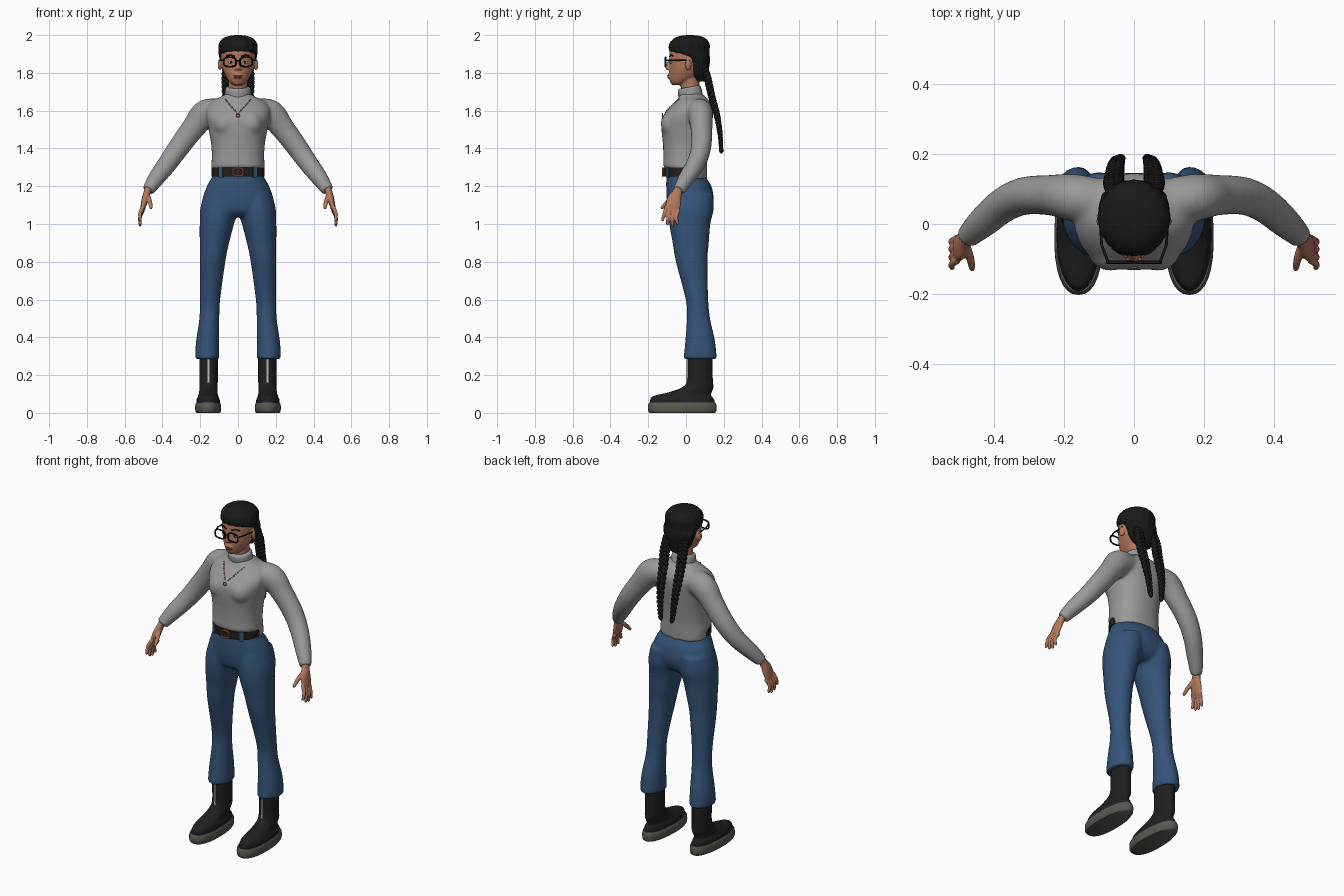
import bpy, bmesh, math
from mathutils import Vector, Matrix

if "Cube" in bpy.data.objects:
    bpy.data.objects.remove(bpy.data.objects["Cube"])


def material(name, *rgb):
    m = bpy.data.materials.new(name)
    m.use_nodes = True
    m.diffuse_color = (*rgb, 1)
    node = next(n for n in m.node_tree.nodes if n.type == 'BSDF_PRINCIPLED')
    node.inputs["Base Color"].default_value = (*rgb, 1)
    return m


SKIN = material("skin", .46, .19, .11)
LIPS = material("lips", .3, .09, .065)
BLACK = material("hair black", .01, .01, .01)
KNIT = material("grey knit", .32, .32, .32)
DENIM = material("blue denim", .035, .09, .19)
BOOT = material("boot leather", .014, .014, .014)
SOLE = material("sole rubber", .1, .1, .085)
BELT = material("belt leather", .018, .013, .012)
COPPER = material("copper", .5, .14, .06)
PALE = material("pale grey", .5, .5, .5)


def resample(stations, steps):
    """Catmull-Rom curve through the stations."""
    p = [Vector(s) for s in stations]
    p = [p[0]] + p + [p[-1]]
    out = []
    for a, b, c, d in zip(p, p[1:], p[2:], p[3:]):
        for i in range(steps):
            t = i / steps
            out.append(b + (c - a) * (t / 2) + (a * 2 - b * 5 + c * 4 - d) * (t * t / 2)
                       + (b * 3 - a - c * 3 + d) * (t ** 3 / 2))
    return out + [p[-1]]


def loft(bm, stations, n=32, follow=False, power=2, egg=0, ridge=0, steps=5):
    """Skin oval rings (x, y, z, half width, half depth), level or across the path."""
    pts = resample(stations, steps)
    rings = []
    for i, s in enumerate(pts):
        u, v = Vector((1, 0, 0)), Vector((0, 1, 0))
        if follow:
            t = (pts[min(i + 1, len(pts) - 1)].xyz - pts[max(i - 1, 0)].xyz).normalized()
            u = v.cross(t)
            u = u.normalized() if u.length > .01 else Vector((1, 0, 0))
            v = t.cross(u)
        ring = []
        for k in range(n):
            ang = 2 * math.pi * k / n
            c, d = math.cos(ang), math.sin(ang)
            w = 1 + ridge * math.cos(ang * 16)
            c = math.copysign(abs(c) ** (2 / power), c) * w * (1 - egg * d)
            d = math.copysign(abs(d) ** (2 / power), d) * w
            ring.append(bm.verts.new(s.xyz + u * (s[3] * c) + v * (s[4] * d)))
        rings.append(ring)
    for a, b in zip(rings, rings[1:]):
        for k in range(n):
            bm.faces.new((a[k], a[k - 1], b[k - 1], b[k]))
    bm.faces.new(rings[0])
    bm.faces.new(rings[-1])


def column(bm, rows, **kw):
    """Centred stack of level rings (z, y, half width, half depth)."""
    loft(bm, [(0, y, z, a, b) for z, y, a, b in rows], **kw)


def pair(bm, stations, **kw):
    for s in (1, -1):
        loft(bm, [(s * q[0], *q[1:]) for q in stations], **kw)


def wire(bm, points, r):
    loft(bm, [(*p, r, r) for p in points], n=8, follow=True, steps=1)


def blob(bm, loc, size, box=False, turn=0):
    m = Matrix.Translation(loc) @ Matrix.Rotation(turn, 4, 'Z') @ Matrix.Diagonal((*size, 1))
    if box:
        bmesh.ops.create_cube(bm, size=2, matrix=m)
    else:
        bmesh.ops.create_uvsphere(bm, u_segments=20, v_segments=12, radius=1, matrix=m)


def outline(cx, cy, cz, w, h, power=3, n=28):
    pts = []
    for k in range(n + 1):
        c, d = math.cos(2 * math.pi * k / n), math.sin(2 * math.pi * k / n)
        pts.append((cx + math.copysign(abs(c) ** (2 / power), c) * w, cy,
                    cz + math.copysign(abs(d) ** (2 / power), d) * h))
    return pts


def finish(name, bm, mat, voxel=0, soften=3, mirror=False):
    bmesh.ops.recalc_face_normals(bm, faces=bm.faces)
    me = bpy.data.meshes.new(name)
    bm.to_mesh(me)
    bm.free()
    me.materials.append(mat)
    me.polygons.foreach_set("use_smooth", [True] * len(me.polygons))
    me.set_sharp_from_angle(angle=math.radians(50))
    ob = bpy.data.objects.new(name, me)
    bpy.context.collection.objects.link(ob)
    if mirror:
        ob.modifiers.new("mirror", 'MIRROR').use_mirror_merge = False
    if voxel:
        r = ob.modifiers.new("fuse", 'REMESH')
        r.mode, r.voxel_size, r.use_smooth_shade = 'VOXEL', voxel, True
        s = ob.modifiers.new("soften", 'SMOOTH')
        s.factor, s.iterations = .5, soften
    return ob


# Jeans: hips and two flared legs
bm = bmesh.new()
column(bm, [(1.285, 0, .132, .1), (1.25, 0, .138, .104), (1.2, .015, .165, .12),
            (1.13, .022, .188, .124), (1.07, .02, .185, .11), (1.04, .02, .14, .08)], power=2.2)
pair(bm, [(.092, .028, 1.16, .088, .115), (.1, .026, 1.08, .1, .121), (.112, .02, 1, .091, .109),
          (.125, .025, .9, .078, .096), (.135, .03, .8, .068, .084), (.148, .058, .6, .054, .06),
          (.152, .066, .5, .053, .062), (.161, .075, .38, .061, .079), (.163, .075, .3, .064, .087),
          (.163, .075, .285, .064, .087)])
finish("jeans", bm, DENIM, voxel=.01, soften=4)

# Sweater: body, bust and sleeves
bm = bmesh.new()
column(bm, [(1.235, .015, .139, .096), (1.285, .012, .14, .099), (1.3, -.003, .143, .115),
            (1.35, -.003, .139, .117), (1.42, 0, .142, .122), (1.5, .002, .156, .132),
            (1.56, .007, .168, .135), (1.61, .025, .17, .118), (1.65, .035, .14, .09),
            (1.675, .032, .088, .07), (1.69, .025, .068, .062)], power=2.25)
pair(bm, [(.08, .06, 1.6, .06, .065), (.17, .075, 1.585, .074, .067), (.235, .082, 1.51, .063, .058),
          (.31, .08, 1.41, .057, .054), (.37, .055, 1.325, .052, .05), (.43, .005, 1.245, .045, .044),
          (.476, -.038, 1.178, .033, .033)], follow=True)
for s in (1, -1):
    blob(bm, (s * .068, -.07, 1.53), (.065, .064, .07))
sweater = finish("sweater", bm, KNIT, voxel=.01, soften=5)

# Rolled collar, leaning forward
bm = bmesh.new()
loft(bm, [(0, .034, 1.65, .072, .066), (0, .026, 1.68, .067, .062), (0, .024, 1.685, .07, .065),
          (0, .017, 1.715, .067, .062), (0, .015, 1.725, .058, .053)], follow=True)
finish("collar", bm, KNIT)

# Belt, buckle and loops
bm = bmesh.new()
column(bm, [(1.252, -.012, .141, .108), (1.298, -.012, .141, .108)], steps=1, n=48)
finish("belt", bm, BELT)
bm = bmesh.new()
wire(bm, outline(0, -.123, 1.275, .027, .021), .004)
wire(bm, [(0, -.124, 1.258), (0, -.124, 1.292)], .003)
finish("belt_buckle", bm, COPPER)
bm = bmesh.new()
blob(bm, (.09, -.096, 1.274), (.011, .005, .027), box=True, turn=.5)
finish("belt_loops", bm, DENIM, mirror=True)

# Boots, soles and zips
bm = bmesh.new()
loft(bm, [(.158, -.02, .04, .063, .172), (.158, -.02, .07, .061, .169), (.158, -.018, .09, .053, .152),
          (.157, .02, .108, .049, .115), (.156, .062, .135, .048, .083), (.155, .074, .17, .048, .068),
          (.155, .075, .24, .049, .066), (.155, .075, .31, .05, .066)], egg=.06)
finish("boots", bm, BOOT, mirror=True)
bm = bmesh.new()
loft(bm, [(.158, -.02, 0, .062, .172), (.158, -.02, .012, .068, .181), (.158, -.02, .042, .068, .181),
          (.158, -.02, .055, .062, .174)], power=2.3, egg=.08, steps=2)
finish("boot_soles", bm, SOLE, mirror=True)
bm = bmesh.new()
blob(bm, (.157, .007, .215), (.005, .004, .075), box=True)
finish("boot_zips", bm, PALE, mirror=True)

# Hands
bm = bmesh.new()
loft(bm, [(.47, -.03, 1.2, .021, .024), (.48, -.045, 1.17, .019, .025), (.492, -.062, 1.13, .018, .038),
          (.502, -.07, 1.09, .014, .039), (.505, -.074, 1.075, .01, .034)], follow=True)
for i in range(4):
    x, y, z = .502, -.102 + .021 * i, 1.092 - .006 * i
    drop = .085 if i in (1, 2) else .07
    loft(bm, [(x, y, z, .011, .011), (x + .016, y - .012, z - drop / 2, .01, .01),
              (x + .016, y - .022 + .005 * i, z - drop, .008, .008),
              (x + .015, y - .024 + .005 * i, z - drop - .007, .004, .004)], n=12, follow=True)
loft(bm, [(.482, -.055, 1.155, .014, .014), (.467, -.095, 1.12, .012, .012),
          (.461, -.125, 1.088, .009, .009), (.46, -.132, 1.08, .004, .004)], n=12, follow=True)
finish("hands", bm, SKIN, voxel=.004, soften=2, mirror=True)

# Head with neck, nose and ears
bm = bmesh.new()
column(bm, [(1.735, -.042, .022, .03), (1.75, -.033, .043, .05), (1.78, -.01, .064, .08),
            (1.82, .004, .081, .094), (1.87, .012, .089, .1), (1.92, .015, .09, .1),
            (1.965, .02, .07, .08), (1.985, .02, .03, .035)])
column(bm, [(1.66, .03, .052, .052), (1.73, .022, .05, .05), (1.8, .02, .052, .055)])
loft(bm, [(0, -.082, 1.872, .008, .009), (0, -.092, 1.845, .01, .011), (0, -.096, 1.825, .013, .012)],
     n=12, follow=True)
blob(bm, (0, -.098, 1.826), (.013, .011, .01))
blob(bm, (0, -.09, 1.782), (.024, .009, .014))
for s in (1, -1):
    blob(bm, (s * .012, -.09, 1.822), (.009, .009, .007))
    blob(bm, (s * .096, .012, 1.843), (.01, .018, .03), turn=s * .3)
finish("head", bm, SKIN, voxel=.0045, soften=3)

# Mouth, eyes and brows
bm = bmesh.new()
blob(bm, (0, -.093, 1.785), (.023, .007, .005))
blob(bm, (0, -.092, 1.777), (.02, .007, .005))
finish("lips", bm, LIPS)
bm = bmesh.new()
blob(bm, (.037, -.079, 1.856), (.015, .006, .007))
finish("eyes", bm, PALE, mirror=True)
bm = bmesh.new()
blob(bm, (.037, -.083, 1.857), (.007, .004, .007))
wire(bm, [(.016, -.086, 1.887), (.04, -.082, 1.895), (.062, -.068, 1.889)], .004)
finish("irises_and_brows", bm, BLACK, mirror=True)

# Glasses
bm = bmesh.new()
wire(bm, outline(.043, -.109, 1.858, .033, .025), .0045)
wire(bm, [(.074, -.108, 1.868), (.092, -.06, 1.868), (.097, .02, 1.865)], .004)
wire(bm, [(0, -.11, 1.864), (.012, -.109, 1.862)], .004)
finish("glasses", bm, BLACK, mirror=True)

# Ridged hair cap swept back to the nape
bm = bmesh.new()
column(bm, [(1.755, .08, .045, .025), (1.8, .066, .074, .05), (1.85, .065, .092, .06),
            (1.882, .055, .098, .07), (1.9, .03, .101, .094), (1.92, .018, .103, .106),
            (1.955, .018, .1, .105), (1.982, .02, .08, .083), (1.996, .02, .045, .05),
            (2, .02, .01, .01)], n=128, ridge=.012)
finish("hair", bm, BLACK)

# Two three-strand braids
core = resample([(.054, .095, 1.84, .016, 0), (.058, .115, 1.77, .018, 0), (.056, .135, 1.68, .017, 0),
                 (.052, .163, 1.58, .015, 0), (.046, .18, 1.48, .012, 0), (.04, .185, 1.4, .009, 0)], 20)
bm = bmesh.new()
for k in range(3):
    strand = []
    for i, c in enumerate(core):
        p = 2 * math.pi * (i * 6.5 / len(core) + k / 3)
        w = c[3]
        strand.append((c.x + w * math.sin(p), c.y + w * .5 * math.sin(2 * p), c.z, w * .72, w * .72))
    loft(bm, strand, n=8, follow=True, steps=1)
loft(bm, [(.04, .185, 1.405, .008, .008), (.038, .187, 1.39, .014, .013), (.035, .187, 1.372, .004, .004)],
     n=12)
finish("braids", bm, BLACK, mirror=True)

# Beaded necklace laid on the sweater front
bpy.context.view_layer.update()
dg = bpy.context.evaluated_depsgraph_get()
bm = bmesh.new()


def on_front(x, z):
    hit, loc, _, _ = sweater.ray_cast((x, -1, z), (0, 1, 0), depsgraph=dg)
    return loc + Vector((0, -.002, 0)) if hit else Vector((x, -.1, z))


for s in (1, -1):
    for i in range(9):
        t = i / 9
        blob(bm, on_front(s * .066 * (1 - t) ** .9, 1.66 - .075 * t), [.0042 if i % 2 else .003] * 3)
pendant = on_front(0, 1.575)
wire(bm, outline(0, pendant.y - .003, 1.575, .009, .009, power=2, n=16), .003)
finish("necklace", bm, COPPER)
